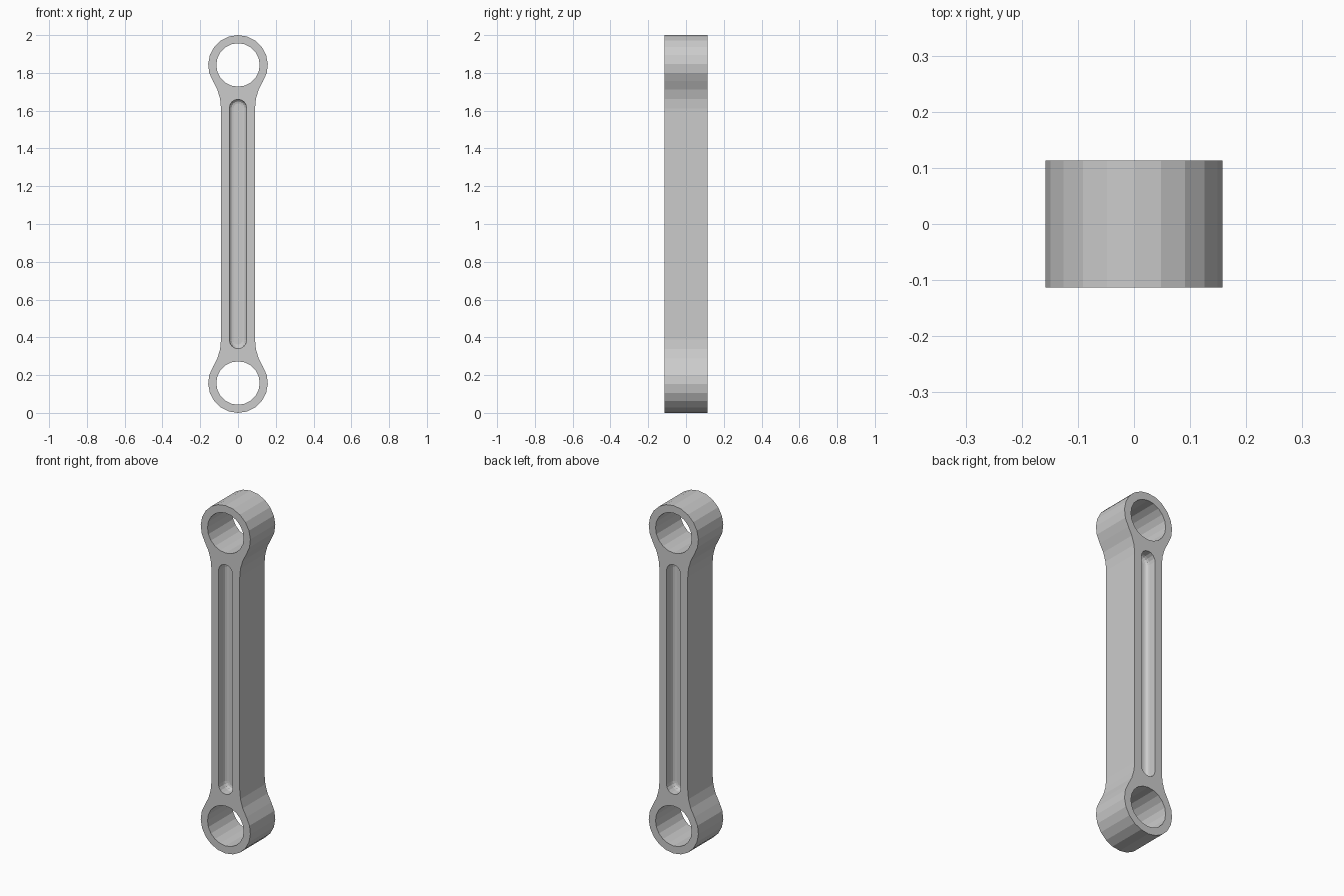
import bpy
import bmesh
from math import sin, cos, pi, acos

cube = bpy.data.objects.get("Cube")
if cube:
    bpy.data.objects.remove(cube, do_unlink=True)

HALF_DEPTH = 0.113
EYE_R, HOLE_R = 0.158, 0.115
SHANK = 0.09               # half width of the shank
NECK_R = 0.265             # concave blend between eye and shank
MID = 1.0
EYE_Z = 2 - EYE_R
TANGENT = acos((SHANK + NECK_R) / (EYE_R + NECK_R))
NECK_Z = EYE_Z - (EYE_R + NECK_R) * sin(TANGENT)
SLOT_R = 0.045
SLOT_Z = 1.615
SLOT_DEPTH, FILLET = 0.065, 0.022


def arc(cx, cz, r, start, end, steps):
    return [(cx + r * cos(start + (end - start) * i / steps),
             cz + r * sin(start + (end - start) * i / steps)) for i in range(steps + 1)]


def both_ends(half):
    """Close an upper half outline with its half-turn copy."""
    return half + [(-x, 2 * MID - z) for x, z in half]


def outline():
    right = arc(SHANK + NECK_R, NECK_Z, NECK_R, pi, pi - TANGENT, 3)
    eye = arc(0, EYE_Z, EYE_R, -TANGENT, pi + TANGENT, 14)
    left = [(-x, z) for x, z in reversed(right)]
    return both_ends(right + eye[1:-1] + left)


def slot(inset):
    return both_ends(arc(0, SLOT_Z, SLOT_R - inset, 0, pi, 8))


def hole(cz):
    return arc(0, cz, HOLE_R, pi / 2, pi / 2 + 2 * pi, 20)[:-1]


bm = bmesh.new()


def ring(points, y):
    return [bm.verts.new((x, y, z)) for x, z in points]


def edges_of(loop):
    out = []
    for a, b in zip(loop, loop[1:] + loop[:1]):
        out.append(bm.edges.get((a, b)) or bm.edges.new((a, b)))
    return out


def wall(a, b):
    n = len(a)
    for i in range(n):
        j = (i + 1) % n
        bm.faces.new((a[i], a[j], b[j], b[i]))


# Outer body and the two bores run right through
through = [outline(), hole(EYE_Z), hole(2 - EYE_Z)]
sides = {s: [ring(p, s * HALF_DEPTH) for p in through] for s in (-1, 1)}
for front, back in zip(sides[-1], sides[1]):
    wall(front, back)

# Rounded slot on each face, with a filleted floor
steps = [(0, 0)] + [(FILLET * (1 - cos(a)), SLOT_DEPTH - FILLET + FILLET * sin(a))
                    for a in (0, pi / 6, pi / 3, pi / 2)]
for s, loops in sides.items():
    rings = [ring(slot(inset), s * (HALF_DEPTH - depth)) for inset, depth in steps]
    for a, b in zip(rings, rings[1:]):
        wall(a, b)
    bm.faces.new(rings[-1])
    # Flat face around the bores and slot
    rim = [e for loop in loops + [rings[0]] for e in edges_of(loop)]
    bmesh.ops.triangle_fill(bm, edges=rim, use_beauty=True, normal=(0, s, 0))

bmesh.ops.recalc_face_normals(bm, faces=bm.faces)

mesh = bpy.data.meshes.new("link_rod")
bm.to_mesh(mesh)
bm.free()
link_rod = bpy.data.objects.new("link_rod", mesh)
bpy.context.collection.objects.link(link_rod)

# Plain grey metal
grey = bpy.data.materials.new("light_grey")
grey.use_nodes = True
grey.diffuse_color = (0.6, 0.6, 0.6, 1)
grey.node_tree.nodes["Principled BSDF"].inputs["Base Color"].default_value = (0.6, 0.6, 0.6, 1)
mesh.materials.append(grey)
